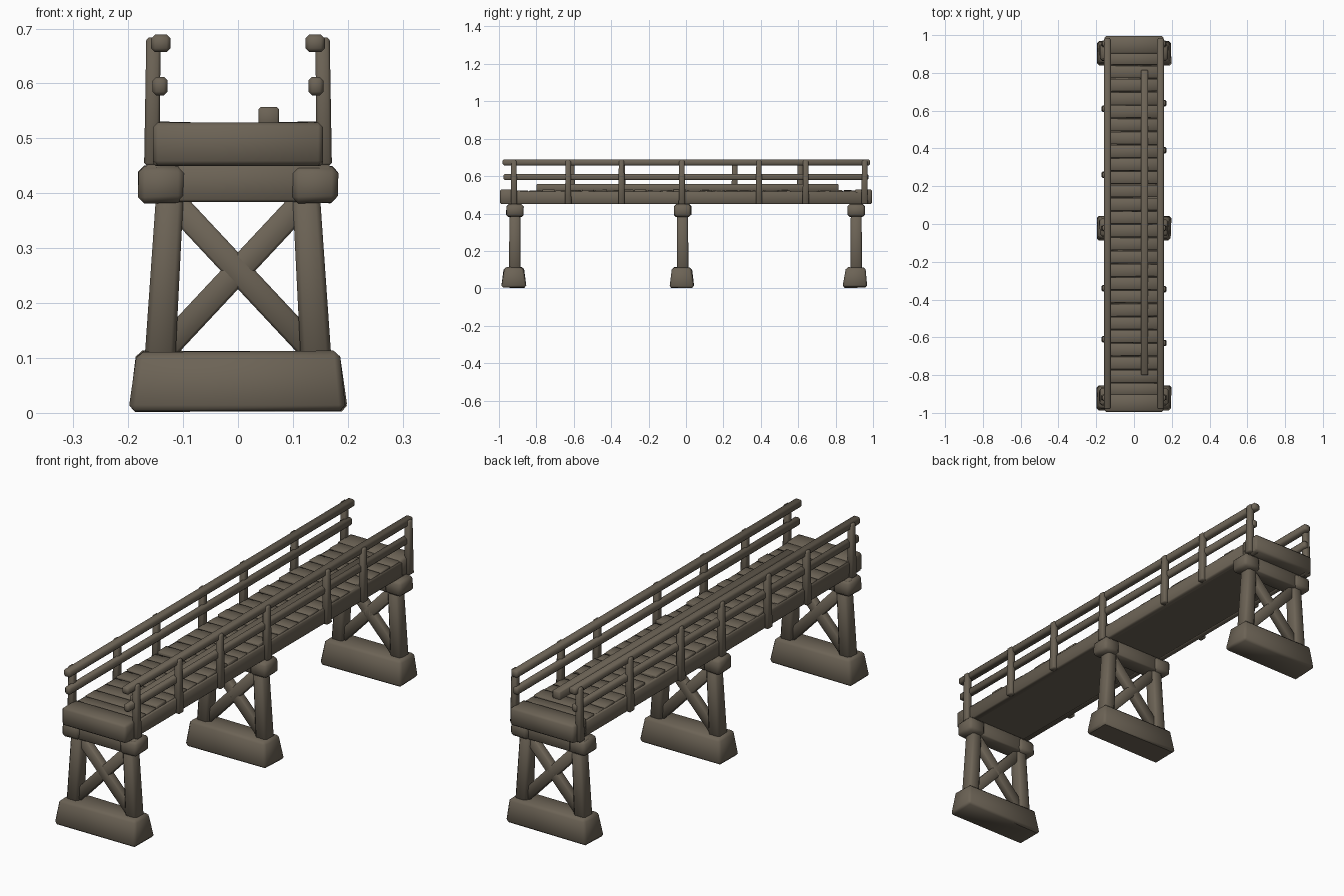
import bpy, bmesh, random
from mathutils import Vector

if "Cube" in bpy.data.objects:
    bpy.data.objects.remove(bpy.data.objects["Cube"])

random.seed(4)
wood = bpy.data.materials.new("weathered brown wood")
wood.diffuse_color = (0.15, 0.125, 0.092, 1)
wood.use_nodes = True
wood.node_tree.nodes["Principled BSDF"].inputs["Base Color"].default_value = wood.diffuse_color


def finish(name, bm, bevel):
    """Turn a bmesh into a softly bevelled wooden object."""
    bmesh.ops.recalc_face_normals(bm, faces=bm.faces)
    if bevel:
        bmesh.ops.bevel(bm, geom=bm.edges[:], offset=bevel, segments=1,
                        affect='EDGES', clamp_overlap=True)
    me = bpy.data.meshes.new(name)
    bm.to_mesh(me)
    bm.free()
    me.materials.append(wood)
    ob = bpy.data.objects.new(name, me)
    bpy.context.collection.objects.link(ob)
    bpy.ops.object.select_all(action='DESELECT')
    ob.select_set(True)
    bpy.context.view_layer.objects.active = ob
    bpy.ops.object.shade_smooth_by_angle(angle=0.85)
    return ob


def loft(name, a, b, size_a, size_b, u, v, bevel=0.005, jitter=0):
    """Solid between two rectangles centred on a and b, with side axes u and v."""
    bm = bmesh.new()
    u, v = Vector(u), Vector(v)
    rings = []
    for c, (su, sv) in ((a, size_a), (b, size_b)):
        ring = []
        for i, j in ((-1, -1), (1, -1), (1, 1), (-1, 1)):
            p = Vector(c) + u * i * su / 2 + v * j * sv / 2
            p += Vector([random.uniform(-jitter, jitter) for _ in range(3)])
            ring.append(bm.verts.new(p))
        rings.append(ring)
    r0, r1 = rings
    bm.faces.new(r0[::-1])
    bm.faces.new(r1)
    for k in range(4):
        n = (k + 1) % 4
        bm.faces.new((r0[k], r0[n], r1[n], r1[k]))
    return finish(name, bm, bevel)


def box(name, x, y, z, bevel=0.005, jitter=0):
    """Box from (min, max) ranges."""
    cx, cy = sum(x) / 2, sum(y) / 2
    s = (x[1] - x[0], y[1] - y[0])
    return loft(name, (cx, cy, z[0]), (cx, cy, z[1]), s, s,
                (1, 0, 0), (0, 1, 0), bevel, jitter)


def mirrored(s, lo, hi):
    return (lo, hi) if s > 0 else (-hi, -lo)


X, Y, Z = (1, 0, 0), (0, 1, 0), (0, 0, 1)

# Piers: footing, splayed legs, cross braces, cap beam
for py in (-0.915, -0.018, 0.91):
    loft("pier_footing", (0, py - 0.005, 0.004), (0, py - 0.005, 0.112),
         (0.396, 0.132), (0.365, 0.104), X, Y, 0.011, 0.003)
    box("pier_cap_beam", (-0.17, 0.17), (py - 0.036, py + 0.036), (0.384, 0.452))
    for s in (-1, 1):
        loft("pier_leg", (s * 0.142, py, 0.10), (s * 0.124, py, 0.40),
             (0.056, 0.062), (0.05, 0.058), X, Y, 0.009)
        box("pier_cap_end", mirrored(s, 0.098, 0.181), (py - 0.046, py + 0.046),
            (0.382, 0.45), 0.012, 0.002)
        # Diagonal brace in the pier plane
        a, b = Vector((-s * 0.128, py, 0.122)), Vector((s * 0.115, py, 0.382))
        d = (b - a).normalized()
        loft("pier_cross_brace", a, b, (0.046, 0.036), (0.046, 0.036),
             (d.z, 0, -d.x), Y, 0.005)

# Deck: underside slab, edge beams, rounded end blocks
box("deck_slab", (-0.145, 0.145), (-0.975, 0.975), (0.452, 0.504), 0)
for s in (-1, 1):
    box("deck_edge_beam", mirrored(s, 0.125, 0.155), (-0.985, 0.985), (0.45, 0.518))
    box("deck_end_block", (-0.155, 0.155), mirrored(s, 0.90, 0.995), (0.45, 0.529), 0.009)

# Deck planks, slightly uneven
count = 26
pitch = 1.82 / count
for i in range(count):
    y = -0.91 + (i + 0.5) * pitch
    h = random.uniform(-0.004, 0.003)
    tilt = random.uniform(-0.004, 0.004)
    loft("deck_plank", (-0.148, y, 0.512 + h + tilt), (0.148, y, 0.512 + h - tilt),
         (pitch - 0.004, 0.026), (pitch - 0.004, 0.026), Y, Z, 0.003, 0.0015)

# Long raised board laid on the deck
box("deck_runner_board", (0.037, 0.075), (-0.80, 0.815), (0.515, 0.557), 0.004)

# Railings
post_rows = {
    1: (-0.92, -0.63, -0.345, -0.022, 0.39, 0.64, 0.955),
    -1: (-0.92, -0.61, -0.34, -0.022, 0.26, 0.61, 0.955),
}
for s, row in post_rows.items():
    for y in row:
        loft("railing_post", (s * 0.157, y, 0.45), (s * 0.154, y, 0.684),
             (0.028, 0.034), (0.026, 0.028), X, Y, 0.005)
    box("railing_top_rail", mirrored(s, 0.123, 0.158), (-0.98, 0.985), (0.657, 0.689), 0.007)
    box("railing_middle_rail", mirrored(s, 0.128, 0.156), (-0.975, 0.975), (0.578, 0.612), 0.007)
